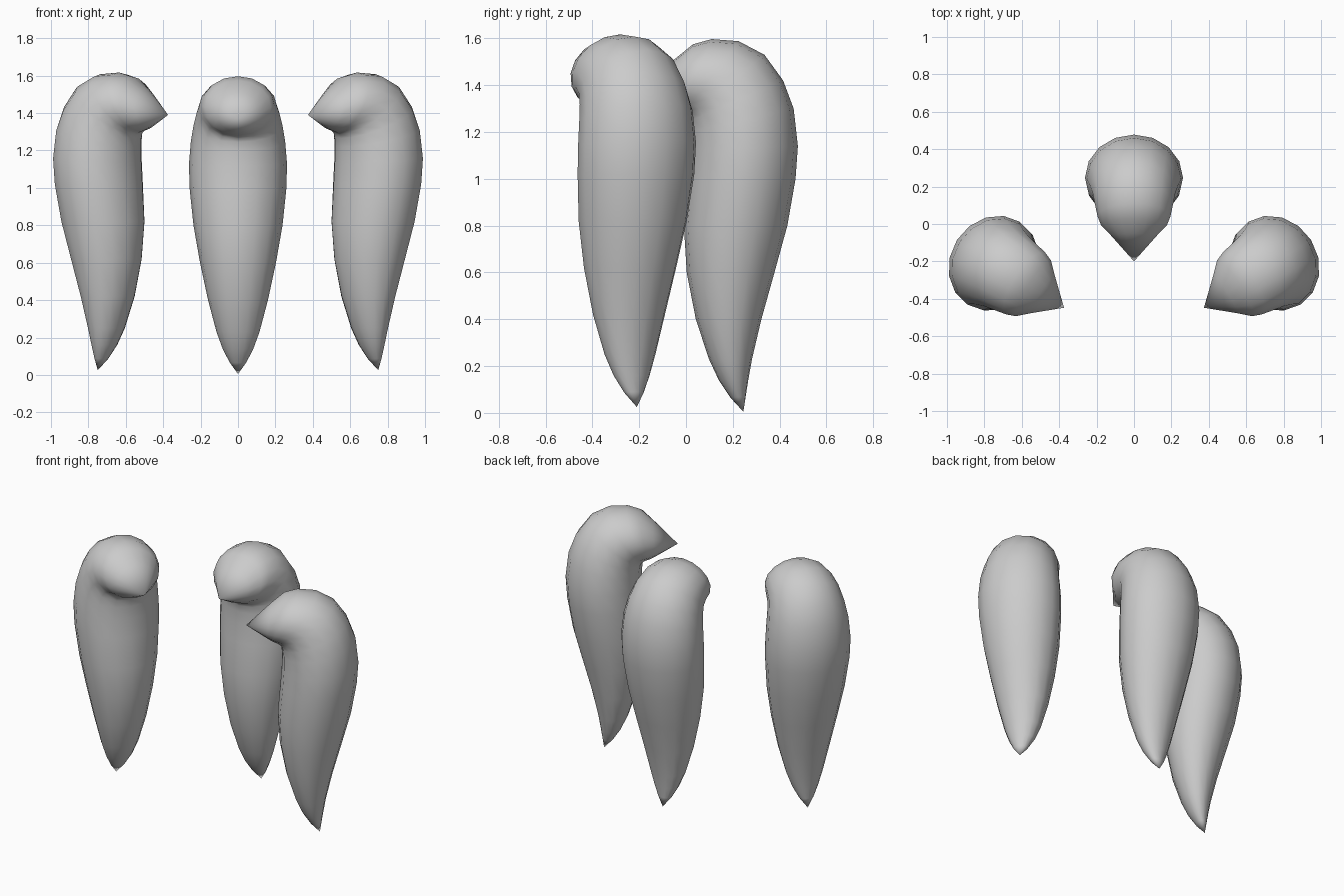
import bpy, bmesh, math
from mathutils import Matrix, Vector

if "Cube" in bpy.data.objects:
    bpy.data.objects.remove(bpy.data.objects["Cube"])

grey = bpy.data.materials.new("light_grey")
grey.diffuse_color = (0.6, 0.6, 0.6, 1)
grey.use_nodes = True
grey.node_tree.nodes["Principled BSDF"].inputs["Base Color"].default_value = grey.diffuse_color

SIDES = 16
POINT = (0, 0.245, 0.005)      # lower end
TIP = (0, -0.2, 1.37)          # end of the hooked head
# Cross-sections: back (y, z), front (y, z), half width
RINGS = [
    ((0.255, 0.07), (0.19, 0.065), 0.045),
    ((0.266, 0.14), (0.14, 0.14), 0.082),
    ((0.282, 0.23), (0.098, 0.23), 0.115),
    ((0.322, 0.40), (0.042, 0.40), 0.160),
    ((0.378, 0.60), (0.003, 0.60), 0.203),
    ((0.433, 0.80), (-0.009, 0.80), 0.238),
    ((0.468, 1.00), (0.008, 1.00), 0.259),
    ((0.478, 1.14), (0.016, 1.12), 0.262),
    ((0.460, 1.30), (0.016, 1.20), 0.252),
    ((0.415, 1.42), (0.012, 1.245), 0.238),
    ((0.335, 1.53), (0.003, 1.265), 0.222),
    ((0.225, 1.588), (-0.012, 1.275), 0.209),
    ((0.110, 1.597), (-0.027, 1.28), 0.195),
    ((0.030, 1.575), (-0.042, 1.285), 0.176),
    ((-0.050, 1.51), (-0.075, 1.30), 0.122),
]


def claw(name, location, turn):
    """Tapered body that bends over at the top into a pointed head."""
    bm = bmesh.new()
    loops = []
    for back, front, width in RINGS:
        b, f = Vector((0, *back)), Vector((0, *front))
        mid, half = (b + f) / 2, (b - f) / 2
        ring = []
        for i in range(SIDES):
            a = 2 * math.pi * i / SIDES
            ring.append(bm.verts.new(mid + half * math.cos(a) + Vector((width * math.sin(a), 0, 0))))
        loops.append(ring)
    ends = bm.verts.new(POINT), bm.verts.new(TIP)
    for i in range(SIDES):
        j = (i + 1) % SIDES
        for low, high in zip(loops, loops[1:]):
            bm.faces.new((low[i], low[j], high[j], high[i]))
        bm.faces.new((ends[0], loops[0][j], loops[0][i]))
        bm.faces.new((ends[1], loops[-1][i], loops[-1][j]))
    bmesh.ops.recalc_face_normals(bm, faces=bm.faces)
    # Turn about the lower point, then place
    bmesh.ops.translate(bm, verts=bm.verts, vec=(0, -POINT[1], 0))
    bmesh.ops.transform(bm, verts=bm.verts, matrix=Matrix.Rotation(math.radians(turn), 4, 'Z'))
    bmesh.ops.translate(bm, verts=bm.verts, vec=location)
    mesh = bpy.data.meshes.new(name)
    bm.to_mesh(mesh)
    bm.free()
    mesh.materials.append(grey)
    for poly in mesh.polygons:
        poly.use_smooth = True
    bpy.context.collection.objects.link(bpy.data.objects.new(name, mesh))


claw("rear_claw", (0, 0.245, 0), 0)
claw("left_claw", (-0.75, -0.21, 0.02), 57.7)
claw("right_claw", (0.75, -0.21, 0.02), -57.7)
